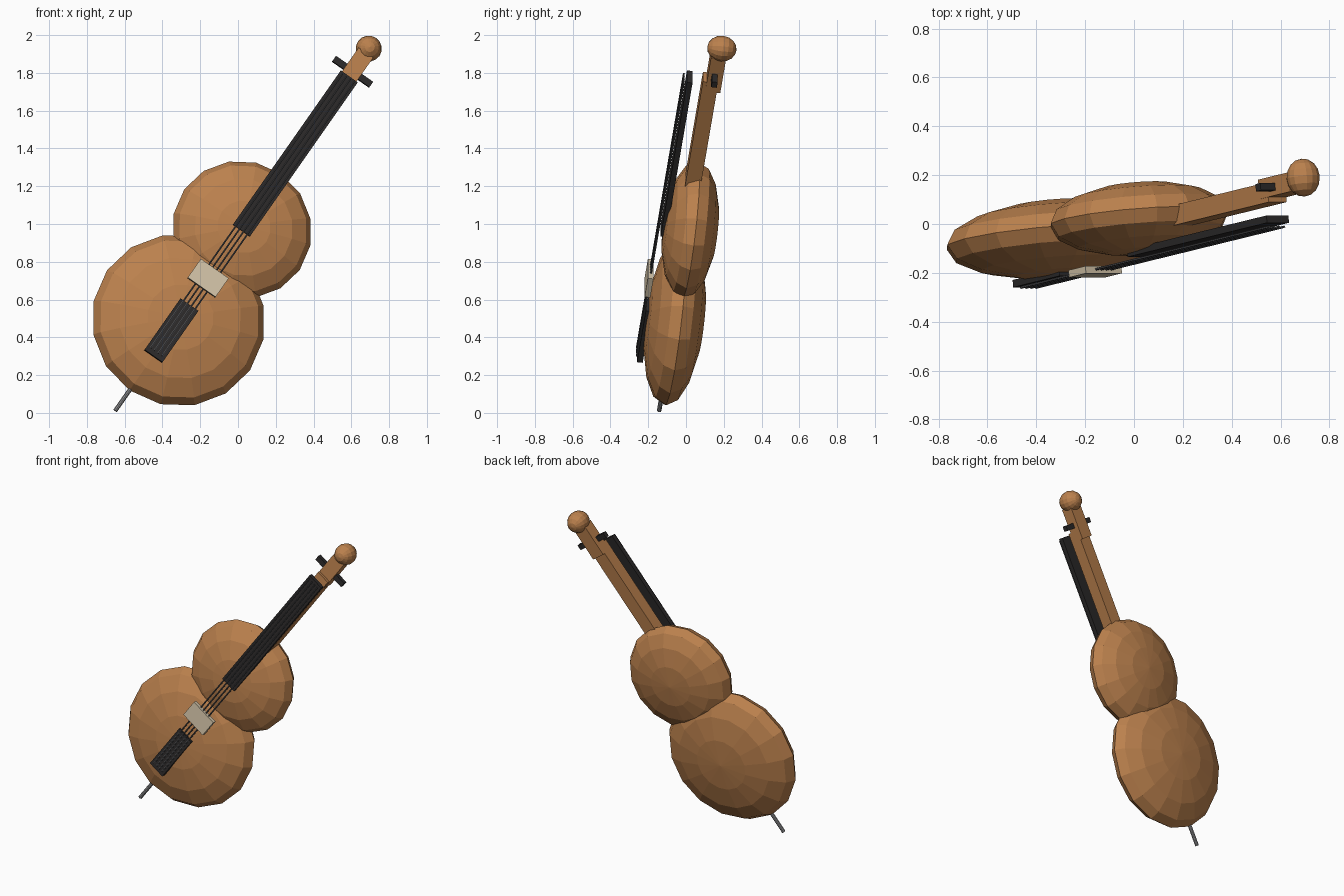
import bpy, bmesh
from math import radians
from mathutils import Matrix, Vector, Euler

if "Cube" in bpy.data.objects:
    bpy.data.objects.remove(bpy.data.objects["Cube"])

# The instrument is built upright around the lower bout, then leaned
LEAN = Matrix.Translation((-0.315, -0.06, 0.49)) @ Euler((radians(-8), radians(35), 0)).to_matrix().to_4x4()


def material(name, rgb):
    m = bpy.data.materials.new(name)
    m.diffuse_color = (*rgb, 1)
    m.use_nodes = True
    m.node_tree.nodes["Principled BSDF"].inputs["Base Color"].default_value = m.diffuse_color
    return m


WOOD = material("wood", (0.50, 0.22, 0.075))
EBONY = material("ebony", (0.025, 0.023, 0.023))
MAPLE = material("pale_wood", (0.65, 0.55, 0.39))
STEEL = material("steel", (0.3, 0.3, 0.31))
STRING = material("string_metal", (0.09, 0.09, 0.095))


def finish(bm, name, mat, local):
    bm.transform(LEAN @ local)
    bmesh.ops.recalc_face_normals(bm, faces=bm.faces)
    me = bpy.data.meshes.new(name)
    bm.to_mesh(me)
    bm.free()
    me.materials.append(mat)
    bpy.context.collection.objects.link(bpy.data.objects.new(name, me))


def place(center, scale):
    return Matrix.Translation(center) @ Matrix.Diagonal((*scale, 1))


def box(name, mat, center, size):
    bm = bmesh.new()
    bmesh.ops.create_cube(bm, size=1)
    finish(bm, name, mat, place(center, size))


def ball(name, mat, center, radii):
    bm = bmesh.new()
    # poles face front and back
    bmesh.ops.create_uvsphere(bm, u_segments=16, v_segments=8, radius=1,
                              matrix=Matrix.Rotation(radians(90), 4, 'X'))
    finish(bm, name, mat, place(center, radii))


def rod(name, mat, x, y, z0, z1, r, sides):
    bm = bmesh.new()
    bmesh.ops.create_cone(bm, cap_ends=True, segments=sides, radius1=r, radius2=r, depth=z1 - z0)
    finish(bm, name, mat, Matrix.Translation((x, y, (z0 + z1) / 2)))


# Body
ball("lower_bout", WOOD, (0, 0, 0), (0.462, 0.155, 0.457))
ball("upper_bout", WOOD, (0, 0, 0.592), (0.373, 0.146, 0.364))

# Neck, pegbox and head
box("neck", WOOD, (0, -0.03, 1.21), (0.09, 0.082, 0.74))
box("pegbox", WOOD, (0, -0.01, 1.63), (0.094, 0.08, 0.22))
ball("head", WOOD, (0, 0.003, 1.774), (0.069, 0.078, 0.069))
box("pegs", EBONY, (0, -0.015, 1.62), (0.24, 0.03, 0.035))

# Fittings
box("fingerboard", EBONY, (0, -0.14, 1.068), (0.11, 0.03, 1.005))
box("tailpiece", EBONY, (0, -0.15, -0.088), (0.116, 0.03, 0.335))
box("bridge", MAPLE, (0, -0.172, 0.251), (0.18, 0.03, 0.122))
rod("endpin", STEEL, 0, 0, -0.59, -0.40, 0.012, 10)

# Strings
for i in range(4):
    rod(f"string_{i + 1}", STRING, (i - 1.5) * 0.025, -0.17, -0.23, 1.56, 0.005, 6)
